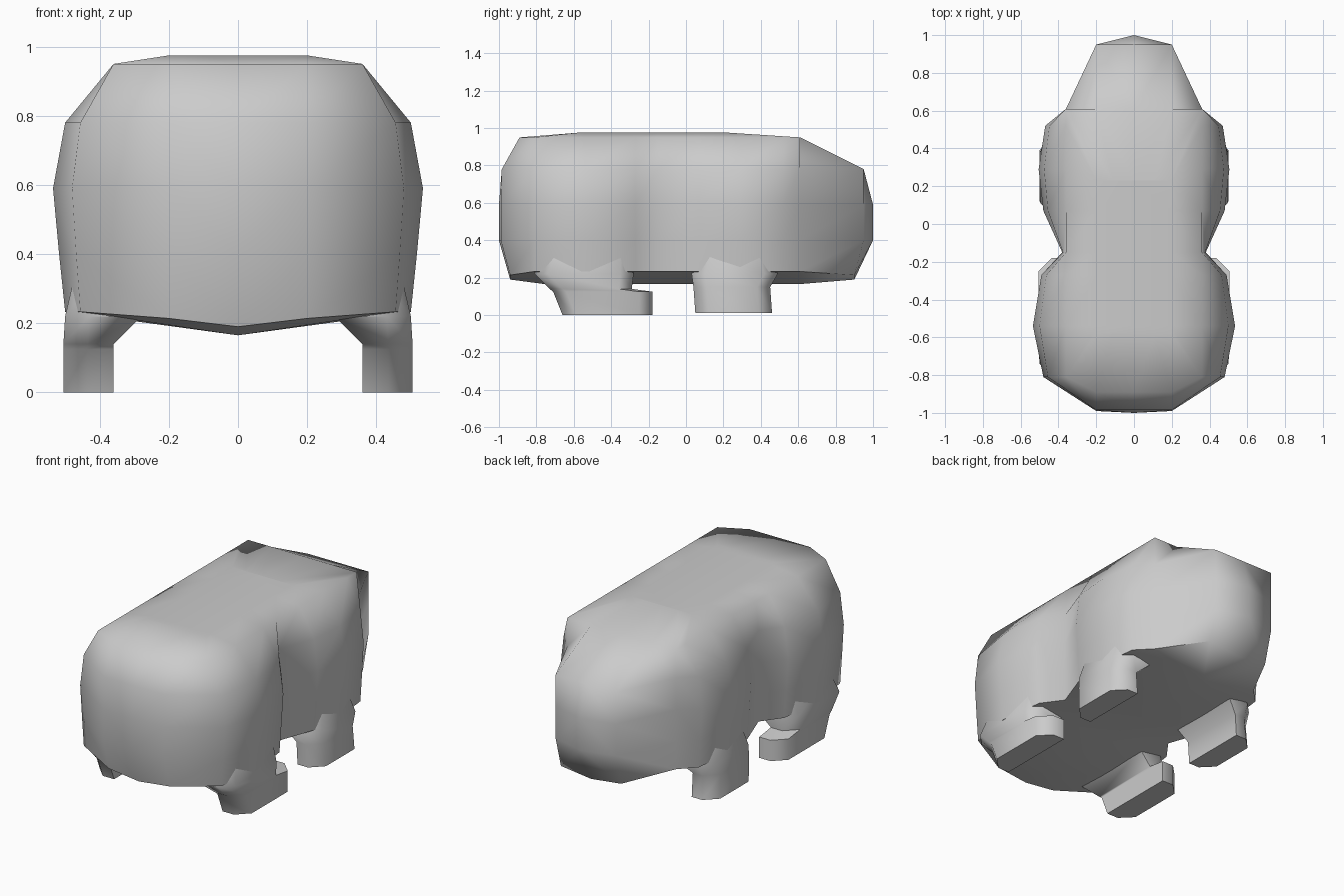
import bpy
import bmesh
import math

cube = bpy.data.objects.get("Cube")
if cube:
    bpy.data.objects.remove(cube)

grey = bpy.data.materials.new("plain grey")
grey.use_nodes = True
colour = (0.6, 0.6, 0.6, 1)
grey.diffuse_color = colour
grey.node_tree.nodes["Principled BSDF"].inputs["Base Color"].default_value = colour


def loft(name, rings, closed, sharp_angle):
    """Skin a stack of equal rings on the left side and mirror it across x."""
    bm = bmesh.new()
    rows = [[bm.verts.new(p) for p in ring] for ring in rings]
    count = len(rows[0])
    for low, high in zip(rows, rows[1:]):
        for i in range(count if closed else count - 1):
            j = (i + 1) % count
            bm.faces.new((low[i], low[j], high[j], high[i]))
    if closed:
        bm.faces.new(rows[0])
        bm.faces.new(rows[-1])
    bmesh.ops.remove_doubles(bm, verts=bm.verts, dist=0.002)
    # mirrored half, welded along the centre line
    twin = bmesh.ops.duplicate(bm, geom=bm.verts[:] + bm.edges[:] + bm.faces[:])["geom"]
    for v in twin:
        if isinstance(v, bmesh.types.BMVert):
            v.co.x = -v.co.x
    bmesh.ops.remove_doubles(bm, verts=bm.verts, dist=0.002)
    bmesh.ops.recalc_face_normals(bm, faces=bm.faces)
    mesh = bpy.data.meshes.new(name)
    bm.to_mesh(mesh)
    bm.free()
    mesh.materials.append(grey)
    obj = bpy.data.objects.new(name, mesh)
    bpy.context.collection.objects.link(obj)
    bpy.ops.object.select_all(action="DESELECT")
    obj.select_set(True)
    bpy.context.view_layer.objects.active = obj
    bpy.ops.object.shade_smooth_by_angle(angle=math.radians(sharp_angle))
    return obj


# Body plan, front to back: core half width, y, shoulder or thigh bulge
plan = [
    (0, -1, 0), (0.2, -0.99, 0), (0.36, -0.81, 0.12), (0.36, -0.54, 0.175),
    (0.36, -0.27, 0.13), (0.36, -0.15, 0.02), (0.36, 0.07, 0.12),
    (0.36, 0.29, 0.145), (0.36, 0.52, 0.11), (0.36, 0.61, 0),
    (0.2, 0.95, 0), (0, 1, 0),
]

# Body levels: z, rise towards the side, width scale, bulge, front and back limit
levels = [
    (0.165, 0, 0, 0, -0.75, 0.6),
    (0.19, 0.12, 1, 0.8, -0.94, 0.9),
    (0.4, 0, 1, 0.9, -1, 1),
    (0.59, 0, 1, 1, -1, 1),
    (0.78, 0, 1, 0.8, -0.985, 0.95),
    (0.95, 0, 1, 0, -0.89, 0.61),
    (0.975, 0, 0.55, 0, -0.58, 0.23),
    (0.975, 0, 0, 0, -0.58, 0.23),
]
body = [
    [(x * scale + bulge * swell, max(front, min(back, y)), z + rise * x)
     for x, y, bulge in plan]
    for z, rise, scale, swell, front, back in levels
]
loft("body", body, False, 65)


def leg_ring(z, front, back, inner, outer):
    """Six-sided section with the two outer corners cut off."""
    cut = 0.07
    return [(inner, front, z), (outer - cut, front, z), (outer, front + cut, z),
            (outer, back - cut, z), (outer - cut, back, z), (inner, back, z)]


# Legs from top to sole: z, front, back, inner, outer
front_leg = [
    (0.35, -0.76, -0.28, 0.2, 0.47), (0.22, -0.81, -0.28, 0.28, 0.5),
    (0.14, -0.73, -0.29, 0.36, 0.505), (0.125, -0.71, -0.18, 0.36, 0.505),
    (0, -0.66, -0.18, 0.36, 0.505),
]
back_leg = [
    (0.35, 0.07, 0.45, 0.2, 0.46), (0.22, 0.03, 0.49, 0.28, 0.485),
    (0.15, 0.04, 0.45, 0.36, 0.495), (0.01, 0.05, 0.46, 0.36, 0.5),
]
for name, leg in (("front_legs", front_leg), ("back_legs", back_leg)):
    loft(name, [leg_ring(*ring) for ring in leg], True, 65)
